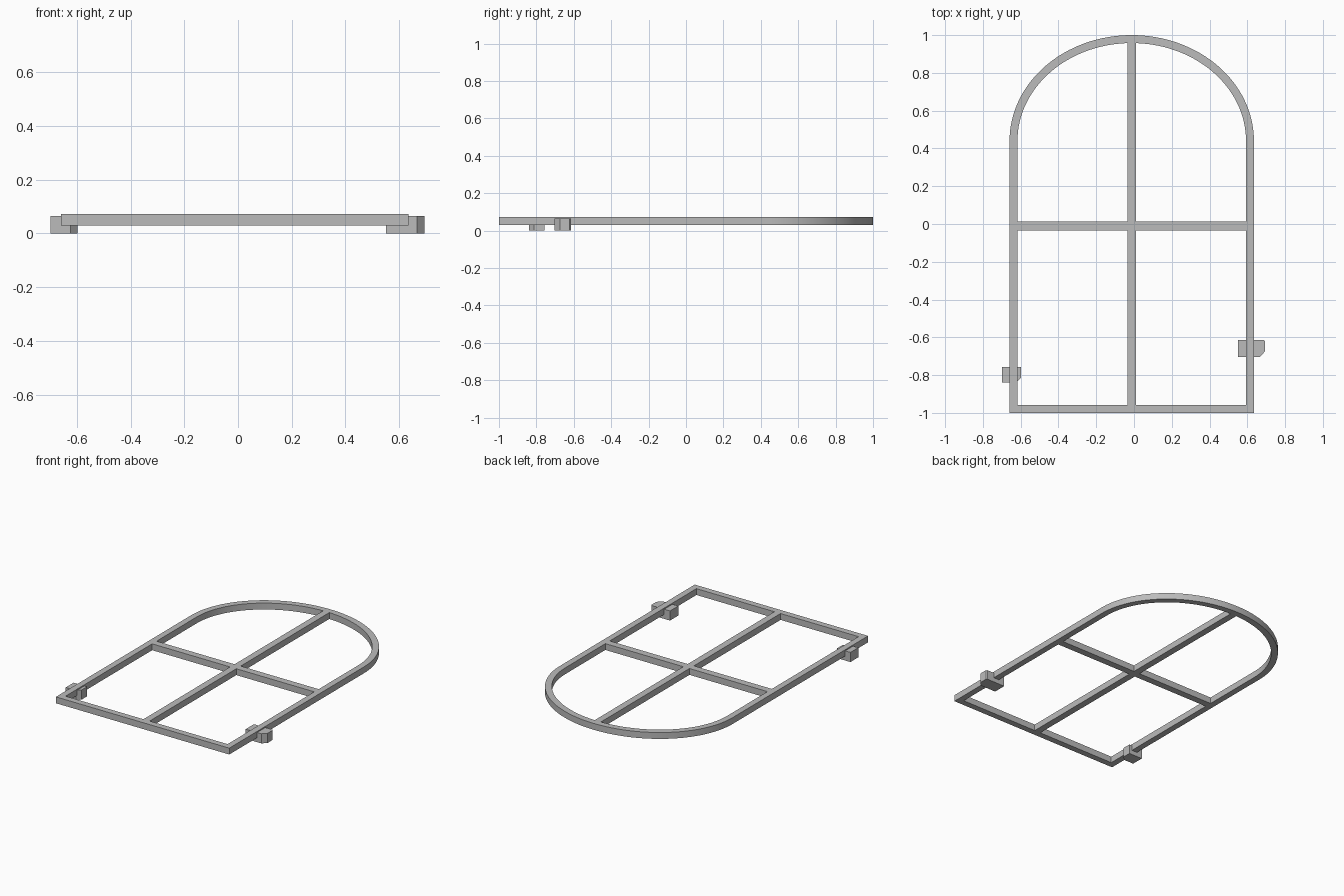
import bpy
import bmesh
from math import sin, cos, pi, radians

cube = bpy.data.objects.get("Cube")
if cube:
    bpy.data.objects.remove(cube, do_unlink=True)

grey = bpy.data.materials.new("light grey")
grey.use_nodes = True
COLOUR = (0.5, 0.5, 0.5, 1)
grey.diffuse_color = COLOUR
grey.node_tree.nodes["Principled BSDF"].inputs["Base Color"].default_value = COLOUR

CX = -0.012                  # centre line of the window
HALF, BAR = 0.647, 0.042     # outer half width, bar thickness
SPRING = 0.44                # height where the arch starts
LOW, HIGH = 0.03, 0.073      # bottom and top of the frame


def extrude_faces(name, bm, faces, height):
    """Raise flat faces into a solid and make an object of it."""
    new = bmesh.ops.extrude_face_region(bm, geom=faces)["geom"]
    verts = [v for v in new if isinstance(v, bmesh.types.BMVert)]
    bmesh.ops.translate(bm, verts=verts, vec=(0, 0, height))
    bmesh.ops.recalc_face_normals(bm, faces=bm.faces)
    mesh = bpy.data.meshes.new(name)
    bm.to_mesh(mesh)
    bm.free()
    mesh.materials.append(grey)
    obj = bpy.data.objects.new(name, mesh)
    bpy.context.collection.objects.link(obj)
    return obj


def prism(name, outline, low, high):
    bm = bmesh.new()
    face = bm.faces.new([bm.verts.new((x, y, low)) for x, y in outline])
    return extrude_faces(name, bm, [face], high - low)


def bar(name, x0, x1, y0, y1):
    return prism(name, [(x0, y0), (x1, y0), (x1, y1), (x0, y1)], LOW, HIGH)


def arch_outline(inset, steps=64):
    """Rectangle topped by half an ellipse, shrunk by the inset."""
    w, h = HALF - inset, 1 - SPRING - inset
    points = [(CX - w, inset - 1), (CX + w, inset - 1)]
    for i in range(steps + 1):
        a = pi * i / steps
        points.append((CX + w * cos(a), SPRING + h * sin(a)))
    return points


# Arched outer frame
bm = bmesh.new()
outer, inner = ([bm.verts.new((x, y, LOW)) for x, y in arch_outline(d)] for d in (0, BAR))
n = len(outer)
ring = [bm.faces.new((outer[i], outer[(i + 1) % n], inner[(i + 1) % n], inner[i]))
        for i in range(n)]
frame = extrude_faces("arched_frame", bm, ring, HIGH - LOW)
bpy.ops.object.select_all(action="DESELECT")
frame.select_set(True)
bpy.context.view_layer.objects.active = frame
bpy.ops.object.shade_smooth_by_angle(angle=radians(30))

# Crossing glazing bars
m = BAR / 2 + 0.002
edge = HALF - BAR
bar("upright_bar", CX - m, CX + m, BAR - 1, 0.96)
bar("right_cross_bar", CX - edge, CX - m, -0.034, 0.013)
bar("left_cross_bar", CX + m, CX + edge, -0.034, 0.013)

# Chamfered blocks gripping the sides
CLIP_TOP = 0.065
prism("right_clip", [(-0.698, -0.84), (-0.623, -0.84), (-0.597, -0.814),
                     (-0.597, -0.756), (-0.698, -0.756)], 0, CLIP_TOP)
prism("left_clip", [(0.55, -0.703), (0.667, -0.703), (0.694, -0.674), (0.694, -0.622),
                    (0.687, -0.615), (0.55, -0.615)], 0, CLIP_TOP)
